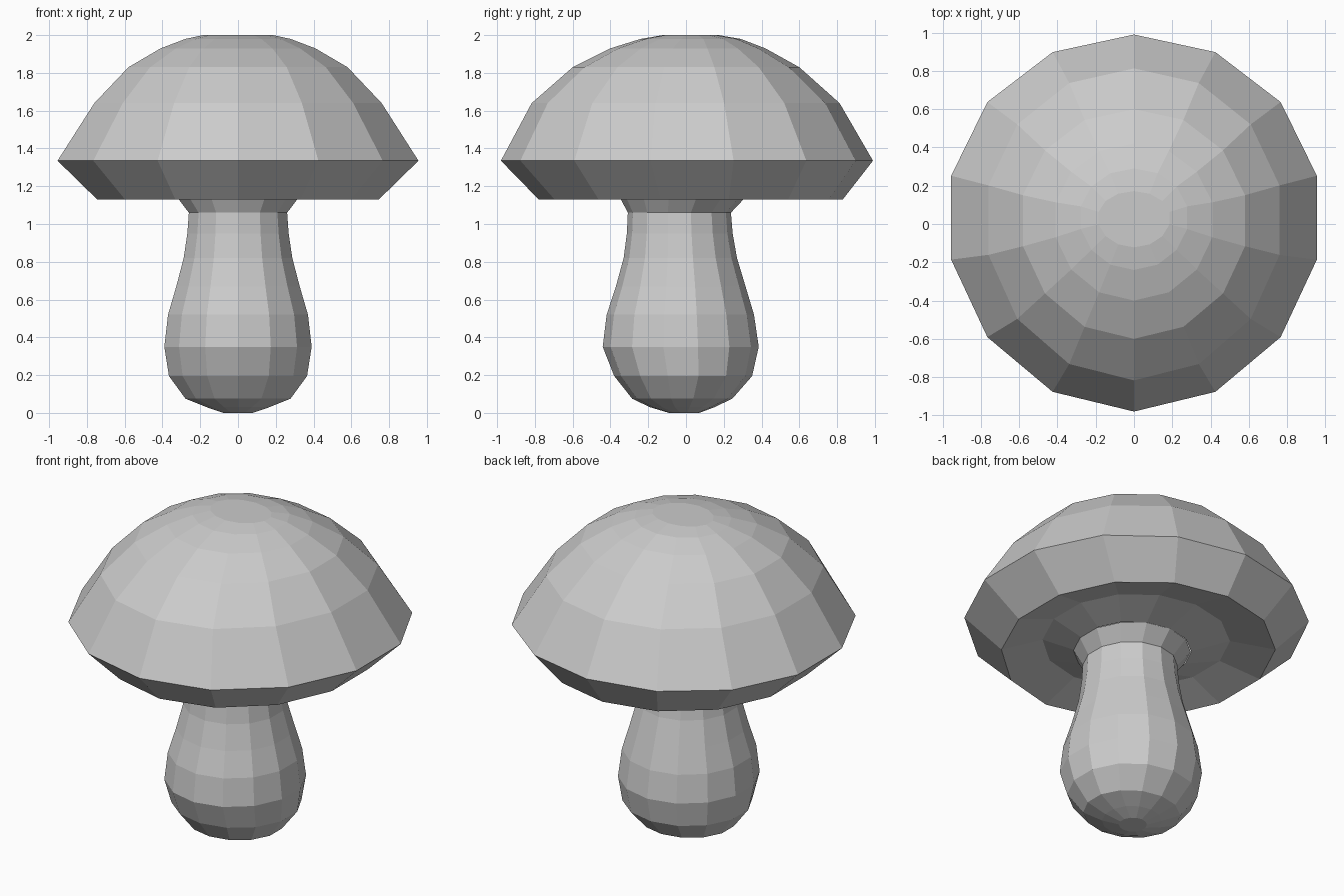
import bpy, bmesh, math

SIDES = 14


def lathe(name, rings, bulge=0.0, close_start=False, close_end=False):
    """Loft 14-sided rings, each (z, x radius, y radius, y centre)."""
    bm = bmesh.new()
    loops = []
    for z, rx, ry, cy in rings:
        loop = []
        for i in range(SIDES):
            a = math.pi / 2 + 2 * math.pi * i / SIDES
            c, s = math.cos(a), math.sin(a)
            loop.append(bm.verts.new((rx * c, cy + ry * s + bulge * rx * c * c, z)))
        loops.append(loop)
    for lo, hi in zip(loops, loops[1:]):
        for i in range(SIDES):
            j = (i + 1) % SIDES
            bm.faces.new((lo[i], lo[j], hi[j], hi[i]))
    if close_start:
        bm.faces.new(list(reversed(loops[0])))
    if close_end:
        bm.faces.new(loops[-1])
    mesh = bpy.data.meshes.new(name)
    bm.to_mesh(mesh)
    bm.free()
    obj = bpy.data.objects.new(name, mesh)
    bpy.context.collection.objects.link(obj)
    return obj


# Rounded stem with a flared collar, open where it meets the cap
lathe("stem", [
    (0.0, 0.08, 0.08, -0.01),
    (0.03, 0.17, 0.17, -0.02),
    (0.075, 0.285, 0.265, -0.02),
    (0.195, 0.375, 0.365, -0.015),
    (0.35, 0.40, 0.413, -0.028),
    (0.52, 0.38, 0.39, -0.03),
    (0.67, 0.335, 0.343, -0.028),
    (0.82, 0.295, 0.30, -0.03),
    (0.95, 0.275, 0.28, -0.033),
    (1.06, 0.267, 0.273, -0.035),
    (1.145, 0.333, 0.335, -0.017),
], close_start=True)

# Faceted cap: hollowed underside, bevelled lip and dome
lathe("cap", [
    (1.145, 0.333, 0.335, -0.017),
    (1.20, 0.53, 0.54, 0.01),
    (1.13, 0.765, 0.805, 0.025),
    (1.335, 0.98, 0.985, 0.005),
    (1.64, 0.78, 0.815, -0.002),
    (1.83, 0.595, 0.60, 0.0),
    (1.93, 0.42, 0.41, 0.01),
    (1.98, 0.285, 0.265, 0.025),
    (2.0, 0.19, 0.147, 0.025),
], bulge=0.03, close_end=True)
